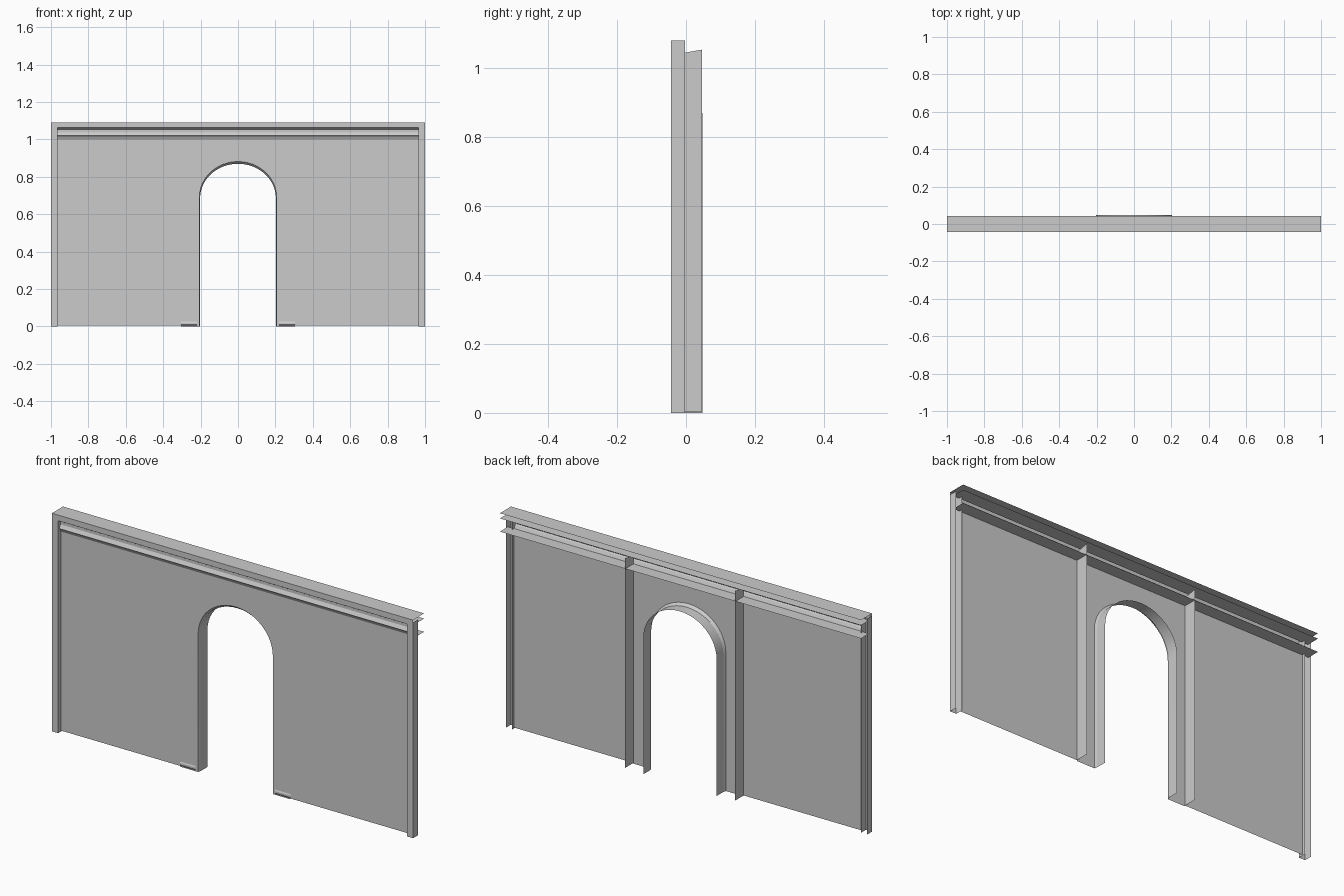
import bpy, bmesh, math

if "Cube" in bpy.data.objects:
    bpy.data.objects.remove(bpy.data.objects["Cube"])

FRONT, PANEL, SIDE_BACK, BACK = -0.043, -0.02, -0.003, 0.044
HEAD, CAP, TOP = 1.063, 1.08, 1.092      # frame underside, cap lip, top


def finish(name, bm, smooth=False):
    bmesh.ops.remove_doubles(bm, verts=bm.verts, dist=1e-5)
    me = bpy.data.meshes.new(name)
    bm.to_mesh(me)
    bm.free()
    ob = bpy.data.objects.new(name, me)
    bpy.context.collection.objects.link(ob)
    if smooth:
        bpy.context.view_layer.objects.active = ob
        ob.select_set(True)
        bpy.ops.object.shade_smooth_by_angle(angle=math.radians(30))
        ob.select_set(False)
    return ob


def loft(name, a, b, smooth=False):
    """Open sheet between two matching lines of points."""
    bm = bmesh.new()
    va, vb = [bm.verts.new(p) for p in a], [bm.verts.new(p) for p in b]
    for i in range(len(a) - 1):
        bm.faces.new((va[i], va[i + 1], vb[i + 1], vb[i]))
    return finish(name, bm, smooth)


def run_x(name, prof, x0, x1):
    """Sweep a (y, z) profile along x."""
    return loft(name, [(x0, y, z) for y, z in prof], [(x1, y, z) for y, z in prof])


def run_z(name, prof, z0, z1):
    """Sweep an (x, y) profile along z."""
    return loft(name, [(x, y, z1) for x, y in prof], [(x, y, z0) for x, y in prof])


def polygon(name, pts):
    bm = bmesh.new()
    bm.faces.new([bm.verts.new(p) for p in pts])
    return finish(name, bm)


def arch(half, spring, rise, y, z0=0.0, n=24):
    """Doorway outline from the left foot over the crown to the right foot."""
    pts = [(-half, y, z0)]
    for i in range(n + 1):
        t = math.pi * (1 - i / n)
        pts.append((half * math.cos(t), y, spring + rise * math.sin(t)))
    return pts + [(half, y, z0)]


# Door panel with arched opening, and the reveal running back through it
front_arch = arch(0.207, 0.69, 0.192, PANEL)
mid_arch = arch(0.203, 0.685, 0.185, PANEL + 0.014)
back_arch = arch(0.203, 0.685, 0.185, 0.048)
polygon("door_panel", [(-0.305, PANEL, 0), *front_arch, (0.305, PANEL, 0),
                       (0.305, PANEL, 1.0), (-0.305, PANEL, 1.0)])
loft("arch_chamfer", front_arch, mid_arch, True)
loft("arch_reveal", mid_arch, back_arch, True)

for s, side in ((-1, "left"), (1, "right")):
    # Plain wall panel
    polygon(side + "_panel", [(s * 0.305, PANEL, 0.004), (s * 0.966, PANEL, 0.004),
                              (s * 0.966, PANEL, 1.0), (s * 0.305, PANEL, 1.0)][::s])
    # End post, an open channel
    run_z(side + "_post", [(s * 0.966, SIDE_BACK), (s * 0.966, FRONT),
                           (s * 1.0, FRONT), (s * 1.0, SIDE_BACK)][::s], 0, CAP)
    # Rib behind the panel joint
    polygon(side + "_rib", [(s * 0.305, PANEL, 0.004), (s * 0.305, 0.047, 0.004),
                            (s * 0.305, 0.047, 1.054), (s * 0.305, PANEL, 1.042)])
    # Small tapered foot plate beside the doorway
    run_x(side + "_foot_plate", [(PANEL, 0.026), (PANEL - 0.003, 0.02),
                                 (PANEL - 0.003, 0.01), (PANEL, 0.006)],
          s * 0.22, s * 0.305)

# Cap with front lip and header face of the frame
run_x("cap", [(BACK, TOP), (FRONT - 0.001, TOP), (FRONT - 0.001, CAP), (FRONT, CAP)], -1, 1)
run_x("header", [(FRONT, CAP), (FRONT, HEAD)], -0.966, 0.966)
# Cornice moulding below the header
run_x("moulding", [(FRONT, HEAD), (-0.024, 1.052), (-0.024, 1.038), (-0.034, 1.02),
                   (-0.028, 1.016), (PANEL, 1.0)], -0.966, 0.966)
# Horizontal shelves reaching to the back
run_x("upper_shelf", [(BACK, HEAD + 0.003), (-0.024, HEAD + 0.003)], -1, 1)
run_x("lower_shelf", [(BACK, 1.0), (PANEL, 1.0)], -1, 1)
